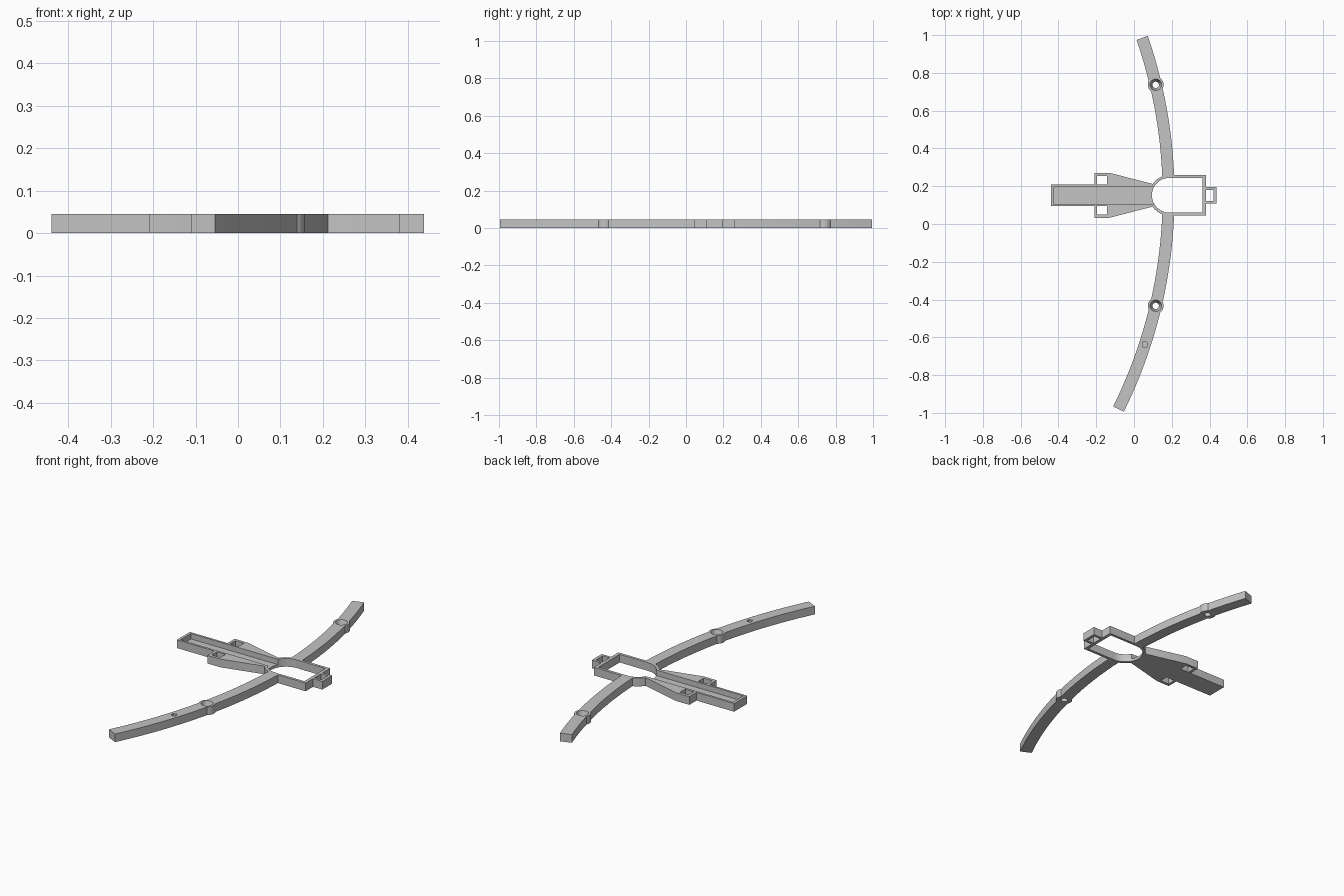
import bpy, bmesh, math

H = 0.045      # thickness of the whole frame
MID = 0.152    # y of the symmetry axis
ARC_R, ARC_X = 2.55, -2.367   # arm circle
HUB_X = 0.187  # centre of the rounded hub end

if "Cube" in bpy.data.objects:
    bpy.data.objects.remove(bpy.data.objects["Cube"])

grey = bpy.data.materials.new("plain grey")
grey.use_nodes = True
colour = (0.55, 0.55, 0.55, 1)
grey.diffuse_color = colour
grey.node_tree.nodes["Principled BSDF"].inputs["Base Color"].default_value = colour


def to_object(bm, name):
    bmesh.ops.recalc_face_normals(bm, faces=bm.faces)
    mesh = bpy.data.meshes.new(name)
    bm.to_mesh(mesh)
    bm.free()
    mesh.materials.append(grey)
    obj = bpy.data.objects.new(name, mesh)
    bpy.context.collection.objects.link(obj)
    return obj


def prism(name, outline, z0=0.0, z1=H):
    """Extrude a flat outline (y measured from the symmetry axis)."""
    bm = bmesh.new()
    face = bm.faces.new([bm.verts.new((x, y + MID, z0)) for x, y in outline])
    up = bmesh.ops.extrude_face_region(bm, geom=[face], use_keep_orig=True)["geom"]
    verts = [v for v in up if isinstance(v, bmesh.types.BMVert)]
    bmesh.ops.translate(bm, verts=verts, vec=(0, 0, z1 - z0))
    return to_object(bm, name)


def box(name, x0, x1, y0, y1, z0=-0.1, z1=0.1):
    return prism(name, [(x0, y0), (x1, y0), (x1, y1), (x0, y1)], z0, z1)


def cone(name, x, y, r0, r1, z0, z1):
    bm = bmesh.new()
    bmesh.ops.create_cone(bm, cap_ends=True, segments=32, radius1=r0,
                          radius2=r1, depth=z1 - z0)
    bmesh.ops.translate(bm, verts=bm.verts, vec=(x, y + MID, (z0 + z1) / 2))
    return to_object(bm, name)


def combine(obj, other, operation):
    mod = obj.modifiers.new(operation.lower(), "BOOLEAN")
    mod.operation, mod.object, mod.solver = operation, other, "EXACT"
    bpy.context.view_layer.objects.active = obj
    bpy.ops.object.modifier_apply(modifier=mod.name)


def cut(obj, *tools):
    for tool in tools:
        combine(obj, tool, "DIFFERENCE")


def hub_outline(r, x_end):
    arc = [math.radians(90 + 180 * i / 24) for i in range(25)]
    pts = [(HUB_X + r * math.cos(a), r * math.sin(a)) for a in arc]
    return pts + [(x_end, -r), (x_end, r)]


def arm_outline(a0, a1, width=0.063, steps=20):
    angles = [a0 + (a1 - a0) * i / steps for i in range(steps + 1)]

    def side(r, seq):
        return [(ARC_X + r * math.cos(a), r * math.sin(a)) for a in seq]
    return side(ARC_R + width / 2, angles) + side(ARC_R - width / 2, angles[::-1])


# Cutters: hub opening and the long channel
opening = prism("opening_cutter", hub_outline(0.092, 0.363), -0.1, 0.1)
channel = box("channel_cutter", -0.425, 0.2, -0.045, 0.045, 0.015, 0.1)
cutters = [opening, channel]

# Hub frame
hub = prism("hub_frame", hub_outline(0.107, 0.381))
cut(hub, opening, channel)

# Small latch box on the end of the hub
latch = box("latch_box", 0.366, 0.438, -0.043, 0.043, 0, H)
latch_hole = box("latch_cutter", 0.381, 0.422, -0.029, 0.029)
cut(latch, latch_hole)
cutters.append(latch_hole)

# Channelled tail with flared shoulders
half = [(-0.44, 0.057), (-0.21, 0.057), (-0.21, 0.119), (-0.13, 0.119), (0.13, 0.052)]
tail = prism("channelled_tail", half + [(x, -y) for x, y in reversed(half)])
cut(tail, opening, channel)
for s in (1, -1):
    y0, y1 = sorted((s * 0.057, s * 0.103))
    window = box("window_cutter", -0.195, -0.142, y0, y1)
    cut(tail, window)
    cutters.append(window)
parts = [hub, latch, tail]

# Curved arms with countersunk screw posts
start = 0.096 / ARC_R
for name, side, reach in (("left_arm", 1, 0.833), ("right_arm", -1, 1.132)):
    arm = prism(name, arm_outline(side * start, side * math.asin(reach / ARC_R)))
    post_a = math.asin(0.585 / ARC_R)
    px, py = ARC_X + ARC_R * math.cos(post_a), side * 0.585
    post = cone("post", px, py, 0.042, 0.042, 0, H)
    sink = cone("sink_cutter", px, py, 0.0165, 0.031, -0.001, H + 0.001)
    combine(arm, post, "UNION")
    cut(arm, sink)
    cutters += [post, sink]
    parts.append(arm)
    if side < 0:
        # Small square pit in the longer arm
        pit_x = ARC_X + math.sqrt(ARC_R ** 2 - 0.79 ** 2)
        pit = box("pit_cutter", pit_x - 0.012, pit_x + 0.012, -0.802, -0.778, 0.025, 0.1)
        cut(arm, pit)
        cutters.append(pit)

for c in cutters:
    bpy.data.objects.remove(c)

# Smooth the curved walls, keep the edges sharp
bpy.context.view_layer.update()
for part in parts:
    part.select_set(True)
bpy.context.view_layer.objects.active = hub
bpy.ops.object.shade_smooth_by_angle(angle=math.radians(30))
